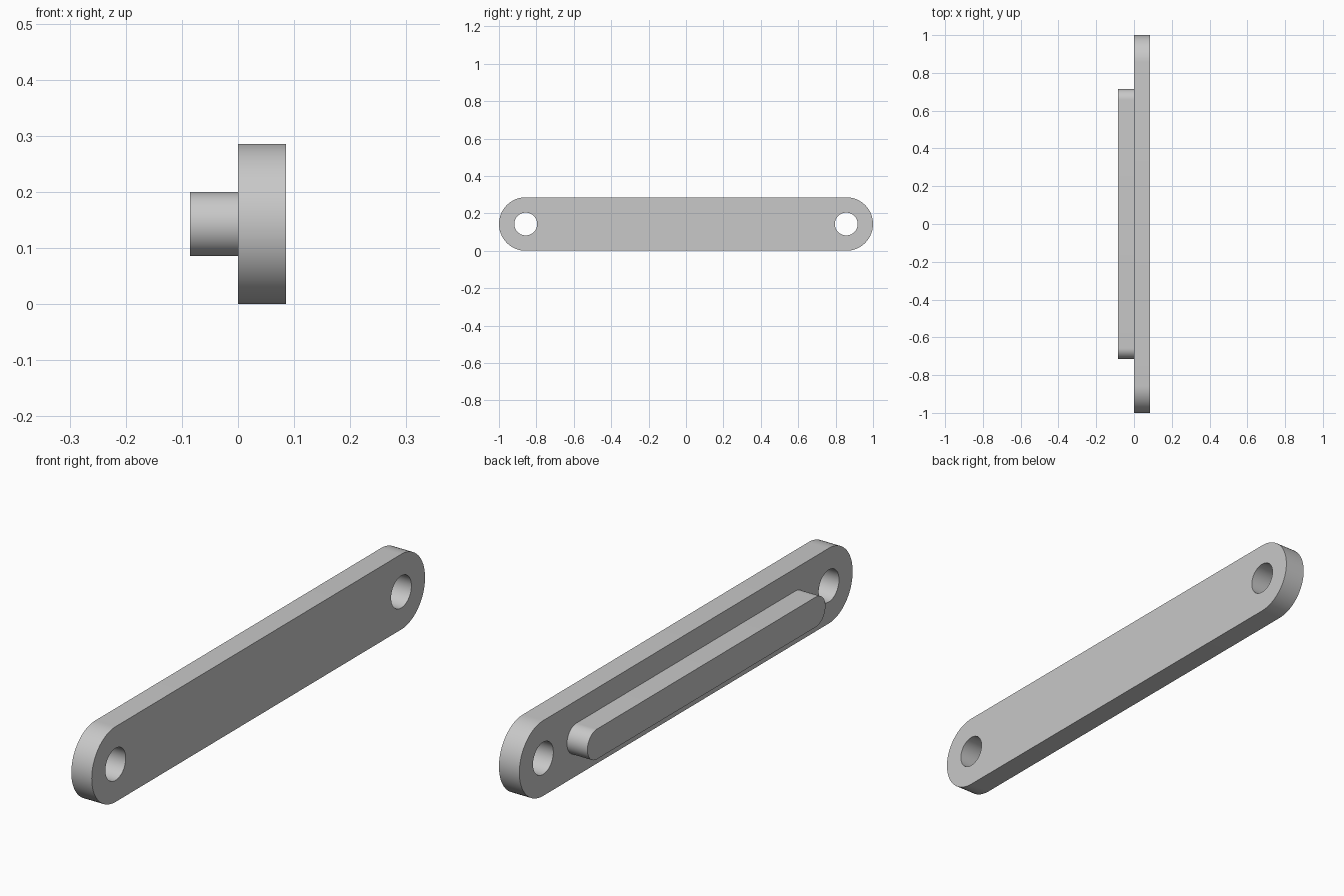
import bpy, bmesh
from math import cos, sin, pi, radians

if "Cube" in bpy.data.objects:
    bpy.data.objects.remove(bpy.data.objects["Cube"], do_unlink=True)

THICKNESS = 0.0857
MID_Z = 0.1429
HOLE_Y = 0.857

grey = bpy.data.materials.new("light_grey")
grey.use_nodes = True
colour = (0.58, 0.58, 0.58, 1)
grey.diffuse_color = colour
grey.node_tree.nodes["Principled BSDF"].inputs["Base Color"].default_value = colour


def slot(name, x0, x1, y0, y1, radius, steps=32):
    """Round-ended prism along y, extruded from x0 to x1; y0 == y1 gives a cylinder."""
    outline = []
    for centre, start in ((y1, -pi / 2), (y0, pi / 2)):
        last = steps if y0 == y1 else steps + 1
        for i in range(last):
            a = start + pi * i / steps
            outline.append((x0, centre + radius * cos(a), MID_Z + radius * sin(a)))
    bm = bmesh.new()
    face = bm.faces.new([bm.verts.new(p) for p in outline])
    side = bmesh.ops.extrude_face_region(bm, geom=[face], use_keep_orig=True)
    moved = [v for v in side["geom"] if isinstance(v, bmesh.types.BMVert)]
    bmesh.ops.translate(bm, verts=moved, vec=(x1 - x0, 0, 0))
    bmesh.ops.recalc_face_normals(bm, faces=bm.faces)
    mesh = bpy.data.meshes.new(name)
    bm.to_mesh(mesh)
    bm.free()
    mesh.materials.append(grey)
    obj = bpy.data.objects.new(name, mesh)
    bpy.context.collection.objects.link(obj)
    return obj


def activate(obj):
    bpy.ops.object.select_all(action="DESELECT")
    obj.select_set(True)
    bpy.context.view_layer.objects.active = obj


# Long link plate and the narrower raised bar on its right side
plate = slot("link_plate", 0, THICKNESS, -HOLE_Y, HOLE_Y, MID_Z)
bar = slot("raised_bar", -THICKNESS, 0, -0.657, 0.657, 0.0571)

# Pin hole through each end of the plate
for sign in (-1, 1):
    cutter = slot("hole_cutter", -0.05, THICKNESS + 0.05, sign * HOLE_Y, sign * HOLE_Y, 0.061)
    cutter.hide_render = True
    cut = plate.modifiers.new("pin_hole", "BOOLEAN")
    cut.operation = "DIFFERENCE"
    cut.solver = "EXACT"
    cut.object = cutter
    activate(plate)
    bpy.ops.object.modifier_apply(modifier=cut.name)
    bpy.data.objects.remove(cutter, do_unlink=True)

# Smooth round ends and holes, sharp rims
for part in (plate, bar):
    activate(part)
    bpy.ops.object.shade_smooth_by_angle(angle=radians(30))
